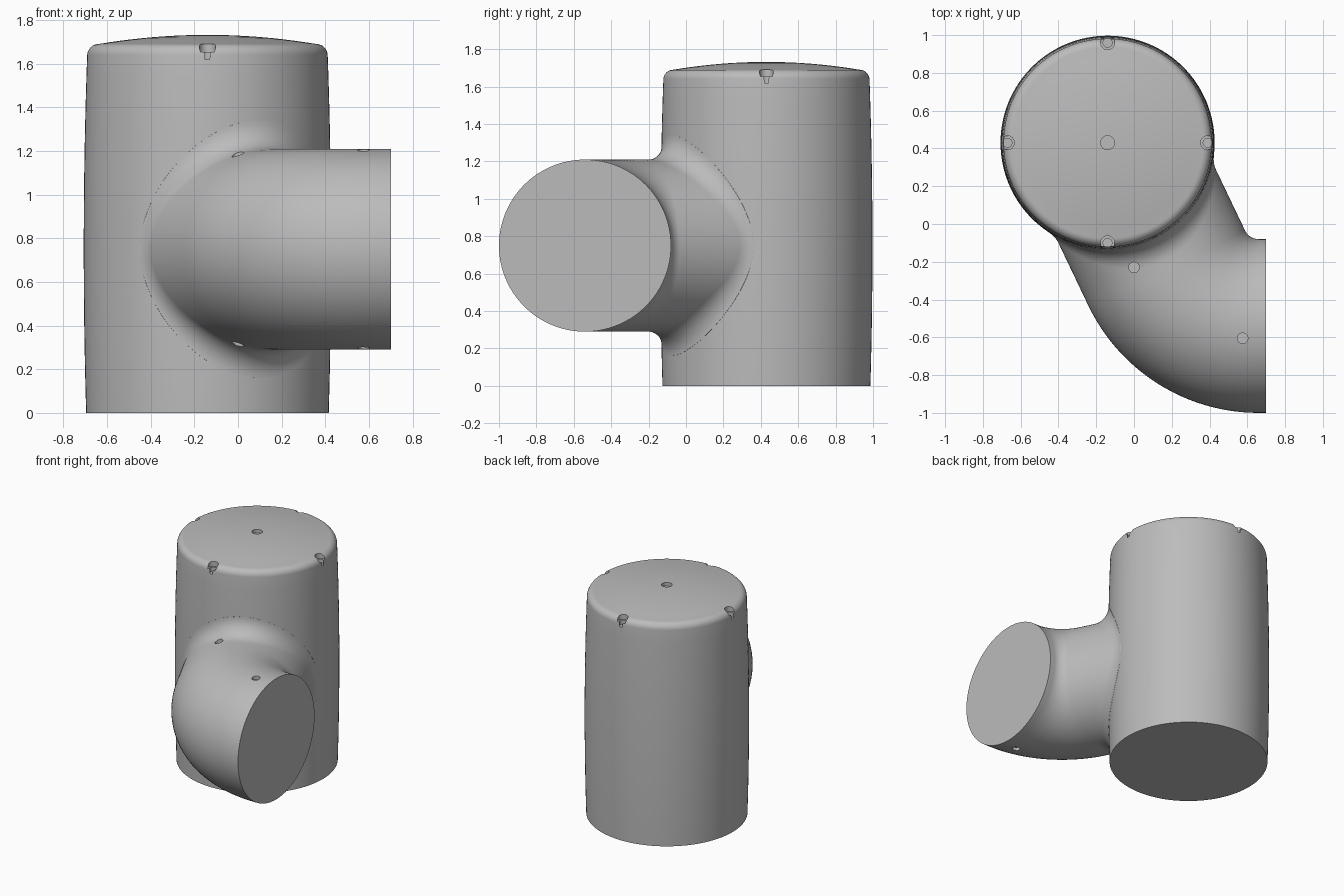
import bpy, bmesh
from math import sin, cos, pi, radians, sqrt
from mathutils import Vector

if "Cube" in bpy.data.objects:
    bpy.data.objects.remove(bpy.data.objects["Cube"], do_unlink=True)

grey = bpy.data.materials.new("plain grey")
grey.use_nodes = True
grey.diffuse_color = (0.5, 0.5, 0.5, 1)
grey.node_tree.nodes["Principled BSDF"].inputs["Base Color"].default_value = (0.5, 0.5, 0.5, 1)

AXIS = Vector((-0.14, 0.43, 0))        # centre line of the upright body
MID = 0.75                             # height of the side arm
ARM_R, BLEND_R = 0.46, 0.13
BEND = Vector((0.66, 0, MID))          # centre of the elbow
BEND_R, TURN = 0.54, radians(65)
ALONG = Vector((cos(TURN), -sin(TURN), 0))   # from the body out along the arm
ACROSS = Vector((sin(TURN), cos(TURN), 0))


def body_radius(z):
    return 0.567 - 0.02 * (z - MID) ** 2


def make_object(name, bm):
    bmesh.ops.recalc_face_normals(bm, faces=bm.faces)
    mesh = bpy.data.meshes.new(name)
    bm.to_mesh(mesh)
    bm.free()
    mesh.materials.append(grey)
    obj = bpy.data.objects.new(name, mesh)
    bpy.context.collection.objects.link(obj)
    return obj


def skin(name, rings):
    """Join closed rings of points into a capped solid."""
    bm = bmesh.new()
    loops = [[bm.verts.new(p) for p in ring] for ring in rings]
    n = len(loops[0])
    for a, b in zip(loops, loops[1:]):
        for i in range(n):
            j = (i + 1) % n
            bm.faces.new((a[i], a[j], b[j], b[i]))
    bm.faces.new(loops[0])
    bm.faces.new(loops[-1])
    return make_object(name, bm)


def lathe(name, profile, x, y, n):
    return skin(name, [[(x + r * cos(2 * pi * i / n), y + r * sin(2 * pi * i / n), z)
                        for i in range(n)] for r, z in profile])


def cut(target, profile, x, y):
    cutter = lathe("hole_cutter", profile, x, y, 24)
    cutter.hide_render = True
    mod = target.modifiers.new("hole", 'BOOLEAN')
    mod.operation, mod.solver, mod.object = 'DIFFERENCE', 'EXACT', cutter
    bpy.context.view_layer.objects.active = target
    bpy.ops.object.modifier_apply(modifier=mod.name)
    bpy.data.objects.remove(cutter, do_unlink=True)


# Upright body: barrelled wall, rounded rim and shallow domed top
profile = [(body_radius(1.64 * i / 16), 1.64 * i / 16) for i in range(17)]
profile += [(0.501 + 0.05 * cos(a * pi / 16), 1.64 + 0.05 * sin(a * pi / 16)) for a in range(1, 9)]
profile += [(0.5 * k / 10, 1.732 - 0.042 * (k / 10) ** 2) for k in range(9, 0, -1)]
body = lathe("upright_body", profile, AXIS.x, AXIS.y, 128)


# Side arm: flat end, elbow, then a rolling-ball blend onto the body
def arm_column(phi):
    w, h = cos(phi), sin(phi)
    pts = [Vector((0.70, -BEND_R + ARM_R * w, MID + ARM_R * h))]
    for i in range(25):
        t = TURN * i / 24
        inward = Vector((sin(t), cos(t), 0))
        pts.append(BEND + inward * (ARM_R * w - BEND_R) + Vector((0, 0, ARM_R * h)))
    reach = ARM_R + BLEND_R
    z = MID + reach * h
    ball_r = body_radius(z) + 0.0006 + BLEND_R
    ball = AXIS + ACROSS * reach * w + ALONG * sqrt(ball_r ** 2 - (reach * w) ** 2)
    ball.z = z
    to_arm = -(ACROSS * w + Vector((0, 0, h)))
    to_body = (Vector((AXIS.x, AXIS.y, z)) - ball).normalized()
    pts += [ball + BLEND_R * to_arm.slerp(to_body, i / 12) for i in range(13)]
    inner = AXIS + ALONG * 0.1 + ACROSS * (pts[-1] - AXIS).dot(ACROSS)
    inner.z = z
    return pts + [inner]


columns = [arm_column(2 * pi * i / 128) for i in range(128)]
arm = skin("elbow_arm", list(zip(*columns)))

# Stepped rim holes and the centre hole in the top
for dx, dy in ((1, 0), (0, 1), (-1, 0), (0, -1)):
    cut(body, [(0.024, 1.62), (0.024, 1.653), (0.037, 1.653), (0.037, 1.8)],
        AXIS.x + 0.53 * dx, AXIS.y + 0.53 * dy)
cut(body, [(0.037, 1.705), (0.037, 1.8)], AXIS.x, AXIS.y)

# Small holes above and below the arm
for x, y, half in ((0, -0.23, 0.434), (0.575, -0.605, 0.455)):
    for side in (1, -1):
        cut(arm, [(0.028, MID + side * (half - 0.025)), (0.028, MID + side * 0.6)], x, y)

# Smooth shading with crisp edges
bpy.ops.object.select_all(action='DESELECT')
for obj in (body, arm):
    obj.select_set(True)
bpy.context.view_layer.objects.active = body
bpy.ops.object.shade_smooth_by_angle(angle=radians(30))
